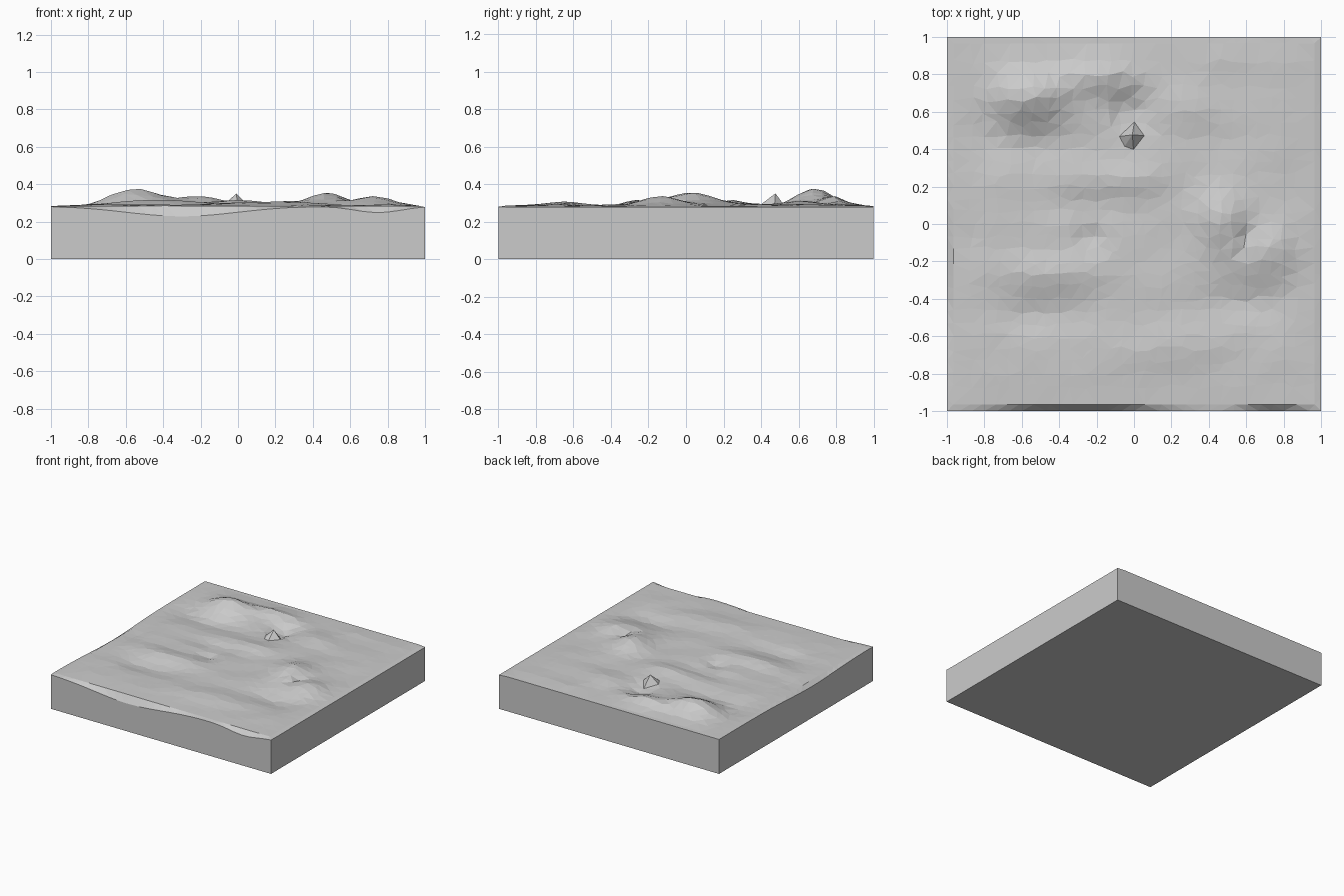
import bpy, bmesh, math, random
from mathutils import Vector, noise

if "Cube" in bpy.data.objects:
    bpy.data.objects.remove(bpy.data.objects["Cube"])

random.seed(4)
SEG = 30

# hills and hollows: x, y, height, x radius, y radius
BUMPS = [
    (-0.56, 0.68, 0.085, 0.20, 0.13),
    (-0.22, 0.80, 0.045, 0.20, 0.10),
    (-0.82, 0.58, -0.02, 0.12, 0.18),
    (-0.55, 0.42, -0.025, 0.25, 0.10),
    (0.47, 0.02, 0.060, 0.13, 0.17),
    (0.72, -0.14, 0.045, 0.17, 0.13),
    (0.60, -0.42, -0.03, 0.22, 0.10),
    (0.60, -0.08, -0.03, 0.05, 0.07),
    (0.28, 0.60, 0.025, 0.15, 0.10),
    (0.50, 0.92, 0.015, 0.25, 0.05),
    (-0.02, 0.60, -0.05, 0.09, 0.10),
    (-0.45, -0.26, 0.02, 0.28, 0.09),
    (-0.50, -0.48, -0.025, 0.28, 0.10),
    (-0.23, -0.06, -0.03, 0.08, 0.08),
    (0.00, 0.25, 0.022, 0.25, 0.10),
    (-0.30, 0.10, -0.015, 0.25, 0.08),
    (0.15, -0.65, 0.015, 0.30, 0.12),
    (-0.92, -0.05, -0.03, 0.05, 0.10),
]


def height(x, y):
    z = 0.29
    for bx, by, h, rx, ry in BUMPS:
        z += h * math.exp(-((x - bx) / rx) ** 2 - ((y - by) / ry) ** 2)
    z += 0.008 * noise.noise(Vector((x * 4, y * 6, 2.3)))
    # ease to a level rim
    edge = 1 - max(abs(x), abs(y))
    t = min(1, edge / 0.22)
    return 0.283 + (z - 0.283) * t


def rim_drop(x, y):
    """Worn lip, deepest along the front edge."""
    if y < -0.99:
        return (0.055 * math.exp(-((x + 0.3) / 0.42) ** 2)
                + 0.035 * math.exp(-((x - 0.75) / 0.18) ** 2))
    if x < -0.99:
        return 0.025 * math.exp(-((y + 0.2) / 0.4) ** 2)
    return 0.006 if x > 0.99 else 0


# rough ground surface
bm = bmesh.new()
bmesh.ops.create_grid(bm, x_segments=SEG, y_segments=SEG, size=1)
step = 2 / SEG
for v in bm.verts:
    x, y = v.co.x, v.co.y
    on_x, on_y = abs(x) > 0.999, abs(y) > 0.999
    if not on_x and not on_y:
        # pull the outer row close to the rim so the lip is steep
        if abs(x) > 1 - 1.5 * step:
            x = math.copysign(0.965, x)
        elif not on_x:
            x += random.uniform(-0.26, 0.26) * step
        if abs(y) > 1 - 1.5 * step:
            y = math.copysign(0.965, y)
        else:
            y += random.uniform(-0.26, 0.26) * step
    v.co = (x, y, height(x, y) - rim_drop(x, y))

# small rock spike beside the hollow
spike = min(bm.verts, key=lambda v: (v.co.xy - Vector((0.02, 0.47))).length)
spike.co.z = 0.35
bmesh.ops.triangulate(bm, faces=bm.faces[:], quad_method='SHORT_EDGE')

# straight side walls and flat base
rim = [e for e in bm.edges if e.is_boundary]
ext = bmesh.ops.extrude_edge_only(bm, edges=rim)["geom"]
for v in ext:
    if isinstance(v, bmesh.types.BMVert):
        v.co.z = 0
bmesh.ops.holes_fill(bm, edges=[e for e in bm.edges if e.is_boundary], sides=0)
bmesh.ops.recalc_face_normals(bm, faces=bm.faces[:])

mesh = bpy.data.meshes.new("terrain_block")
bm.to_mesh(mesh)
bm.free()
block = bpy.data.objects.new("terrain_block", mesh)
bpy.context.collection.objects.link(block)
